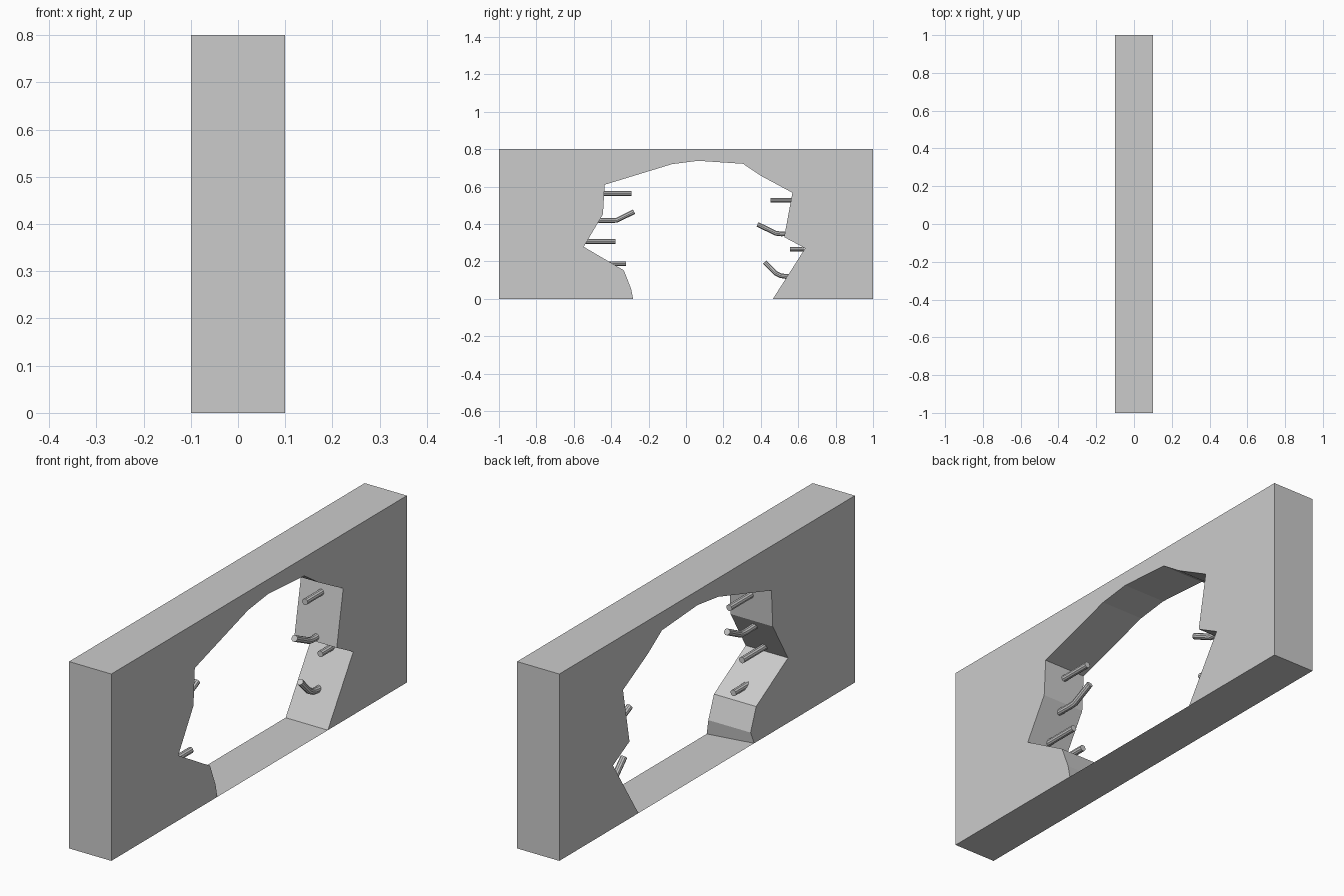
import bpy
import bmesh

if "Cube" in bpy.data.objects:
    bpy.data.objects.remove(bpy.data.objects["Cube"])

HALF = 0.1      # half the wall thickness
ROD_R = 0.0135  # rebar radius

# Broken opening as (y, z), from the right foot over the top to the left foot
HOLE = [(0.465, 0), (0.637, 0.27), (0.525, 0.33), (0.569, 0.567), (0.40, 0.658),
        (0.305, 0.722), (0.064, 0.738), (-0.075, 0.72), (-0.435, 0.61),
        (-0.444, 0.452), (-0.547, 0.278), (-0.332, 0.152), (-0.294, 0.055), (-0.283, 0)]
OUTER = [(-1, 0), (-1, 0.8), (1, 0.8), (1, 0)]


def build_wall():
    bm = bmesh.new()
    profile = OUTER + HOLE
    front = [bm.verts.new((HALF, y, z)) for y, z in profile]
    back = [bm.verts.new((-HALF, y, z)) for y, z in profile]
    back[-1].co.y = -0.318  # left foot is chipped further on this side
    bm.faces.new(front)
    bm.faces.new(back[::-1])
    n = len(profile)
    for i in range(n):
        j = (i + 1) % n
        bm.faces.new((front[i], back[i], back[j], front[j]))
    bmesh.ops.recalc_face_normals(bm, faces=bm.faces)
    # thin floor sheet that closes the foot of the opening
    k = len(OUTER)
    bm.faces.new((front[k], front[-1], back[-1], back[k]))
    mesh = bpy.data.meshes.new("broken_wall")
    bm.to_mesh(mesh)
    bm.free()
    bpy.context.collection.objects.link(bpy.data.objects.new("broken_wall", mesh))


def build_rod(name, path):
    """Round bar along a (y, z) path in the middle of the wall."""
    curve = bpy.data.curves.new(name, 'CURVE')
    curve.dimensions = '3D'
    curve.bevel_depth = ROD_R
    curve.bevel_resolution = 3
    curve.use_fill_caps = True
    spline = curve.splines.new('POLY')
    spline.points.add(len(path) - 1)
    for p, (y, z) in zip(spline.points, path):
        p.co = (0, y, z, 1)
    obj = bpy.data.objects.new(name, curve)
    bpy.context.collection.objects.link(obj)
    bpy.ops.object.select_all(action='DESELECT')
    obj.select_set(True)
    bpy.context.view_layer.objects.active = obj
    bpy.ops.object.convert(target='MESH')
    bpy.ops.object.shade_smooth_by_angle()


build_wall()

# Exposed reinforcement bars, left side then right side
RODS = {
    "rebar_left_top": [(-0.46, 0.563), (-0.292, 0.563)],
    "rebar_left_bent": [(-0.49, 0.42), (-0.40, 0.418), (-0.37, 0.42), (-0.277, 0.466)],
    "rebar_left_middle": [(-0.56, 0.306), (-0.378, 0.306)],
    "rebar_left_low": [(-0.43, 0.188), (-0.32, 0.188)],
    "rebar_right_top": [(0.585, 0.527), (0.453, 0.527)],
    "rebar_right_bent": [(0.55, 0.349), (0.51, 0.347), (0.482, 0.35), (0.382, 0.398)],
    "rebar_right_middle": [(0.65, 0.265), (0.556, 0.265)],
    "rebar_right_low": [(0.565, 0.12), (0.53, 0.12), (0.505, 0.124), (0.478, 0.138),
                        (0.42, 0.197)],
}
for rod_name, rod_path in RODS.items():
    build_rod(rod_name, rod_path)
